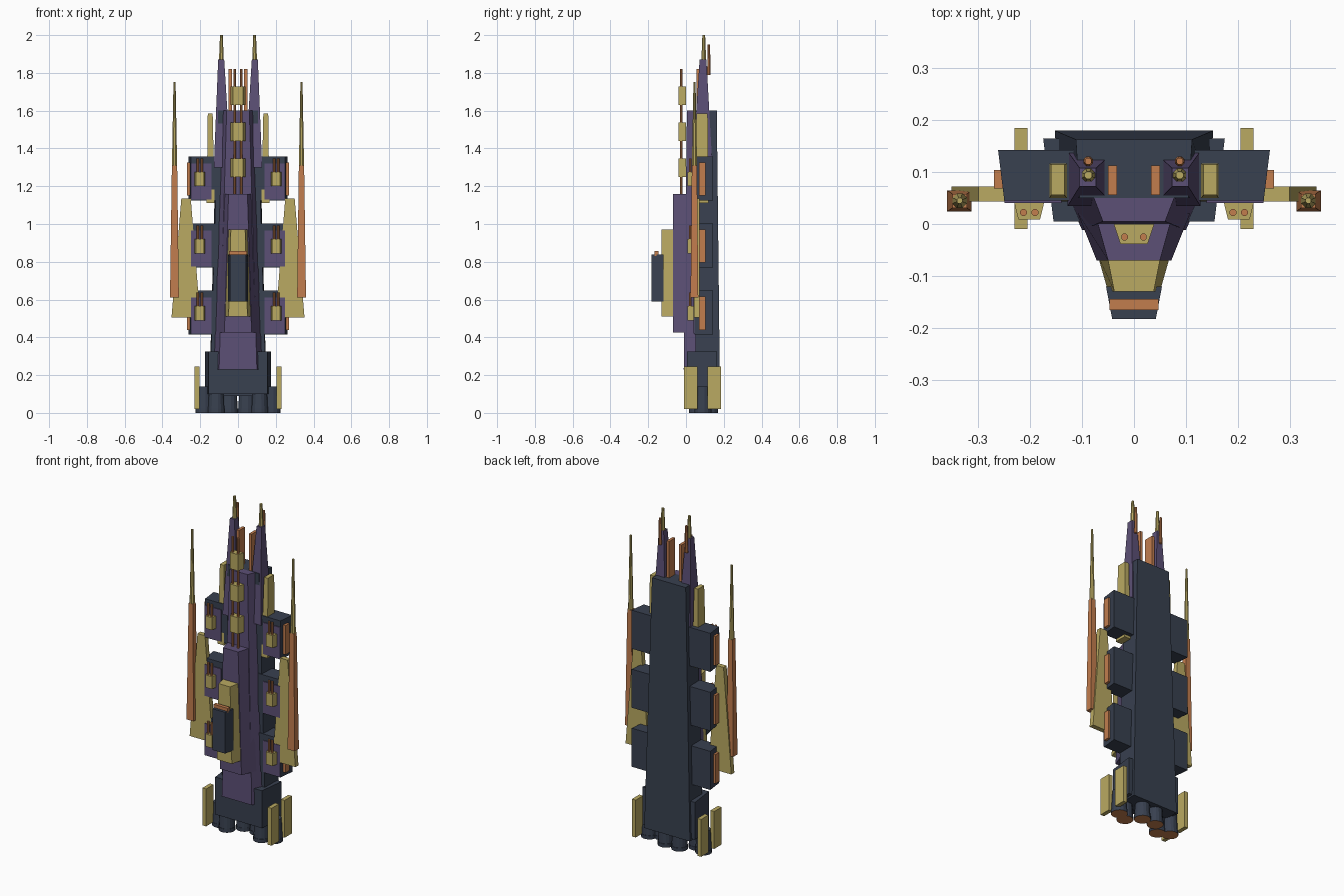
import bpy, bmesh, math

if "Cube" in bpy.data.objects:
    bpy.data.objects.remove(bpy.data.objects["Cube"])


def material(name, rgb):
    m = bpy.data.materials.new(name)
    m.diffuse_color = (*rgb, 1)
    m.use_nodes = True
    m.node_tree.nodes["Principled BSDF"].inputs["Base Color"].default_value = m.diffuse_color
    return m


SLATE = material("dark_slate", (0.040, 0.052, 0.080))
PURPLE = material("dull_purple", (0.107, 0.080, 0.181))
GOLD = material("pale_gold", (0.490, 0.400, 0.122))
COPPER = material("copper", (0.540, 0.205, 0.076))


def loft(name, mats, z0, ring0, z1, ring1, mirror=False):
    """Solid between two outlines; optionally copied across x = 0.
    A second material goes on the underside."""
    me = bpy.data.meshes.new(name)
    bm = bmesh.new()
    mats = mats if isinstance(mats, tuple) else (mats,)
    for s in ((1, -1) if mirror else (1,)):
        a = [bm.verts.new((s * x, y, z0)) for x, y in ring0]
        b = [bm.verts.new((s * x, y, z1)) for x, y in ring1]
        n = len(a)
        base = bm.faces.new(a)
        base.material_index = len(mats) - 1
        bm.faces.new(b)
        for i in range(n):
            j = (i + 1) % n
            bm.faces.new((a[i], a[j], b[j], b[i]))
    bmesh.ops.recalc_face_normals(bm, faces=bm.faces)
    bm.to_mesh(me)
    bm.free()
    for m in mats:
        me.materials.append(m)
    ob = bpy.data.objects.new(name, me)
    bpy.context.collection.objects.link(ob)
    return ob


def trap(yf, yb, wf, wb, cx=0.0):
    """Trapezoid outline: front/back y and front/back half widths."""
    return [(cx - wf, yf), (cx + wf, yf), (cx + wb, yb), (cx - wb, yb)]


def rect(x0, x1, y0, y1):
    return [(x0, y0), (x1, y0), (x1, y1), (x0, y1)]


def disc(cx, cy, r, n=8):
    return [(cx + r * math.cos(2 * math.pi * (i + .5) / n),
             cy + r * math.sin(2 * math.pi * (i + .5) / n)) for i in range(n)]


def box(name, mat, x0, x1, y0, y1, z0, z1, mirror=True):
    r = rect(x0, x1, y0, y1)
    return loft(name, mat, z0, r, z1, r, mirror)


# Main hull: rear slab, spine, raised front armour
loft("rear_hull", SLATE, 0.09, trap(0.05, 0.18, 0.15, 0.152),
     1.6, trap(0.05, 0.163, 0.105, 0.112))
loft("spine", PURPLE, 0.23, trap(-0.012, 0.08, 0.1, 0.14),
     1.6, trap(0.005, 0.07, 0.06, 0.085))
loft("front_armour", PURPLE, 0.425, trap(-0.07, 0.02, 0.072, 0.108),
     1.16, trap(-0.07, 0.02, 0.05, 0.075))
loft("front_block", GOLD, 0.51, trap(-0.13, -0.06, 0.05, 0.07),
     0.97, trap(-0.13, -0.06, 0.038, 0.052))
r = trap(-0.183, -0.12, 0.042, 0.054)
loft("front_pod", SLATE, 0.59, r, 0.838, r)
box("pod_cap", COPPER, -0.047, 0.047, -0.166, -0.145, 0.83, 0.857, False)

# Engine section
r = trap(0.005, 0.165, 0.155, 0.175)
loft("engine_block", SLATE, 0.1, r, 0.325, r)
for i, (x, y) in enumerate(((0.045, 0.125), (0.115, 0.06), (0.18, 0.09))):
    loft(f"engine_{i}", SLATE, 0.02, disc(x, y, 0.044, 16),
         0.14, disc(x, y, 0.038, 16), True)
    loft(f"nozzle_{i}", (SLATE, COPPER), 0.0, disc(x, y, 0.046, 16),
         0.022, disc(x, y, 0.046, 16), True)
for i, (y0, y1) in enumerate(((-0.01, 0.06), (0.115, 0.185))):
    box(f"tail_plate_{i}", GOLD, 0.205, 0.23, y0, y1, 0.02, 0.245)

# Twin spires, needles and blades
loft("spire", PURPLE, 1.3, rect(0.038, 0.128, 0.035, 0.14),
     1.87, rect(0.073, 0.105, 0.072, 0.108), True)
loft("spire_needle", GOLD, 1.86, disc(0.088, 0.094, 0.014),
     2.0, disc(0.088, 0.094, 0.008), True)
loft("rear_needle", COPPER, 1.79, disc(0.088, 0.121, 0.010),
     1.95, disc(0.088, 0.121, 0.007), True)
box("blade", COPPER, 0.033, 0.05, 0.056, 0.113, 1.5, 1.82)
loft("shoulder_fin", GOLD, 1.11, rect(0.124, 0.166, 0.043, 0.118),
     1.585, rect(0.134, 0.16, 0.056, 0.115), True)

# Central twin gun with clamps
r = disc(0.018, -0.025, 0.007)
loft("gun_barrel", COPPER, 1.1, r, 1.82, r, True)
r = trap(-0.039, 0.0, 0.026, 0.039)
for i, z in enumerate((1.25, 1.44, 1.63)):
    loft(f"gun_clamp_{i}", GOLD, z, r, z + 0.098, r)

# Three side turrets on each flank
for i, z in enumerate((0.415, 0.77, 1.125)):
    r = [(0.1, 0.045), (0.25, 0.045), (0.262, 0.143), (0.1, 0.143)]
    loft(f"turret_box_{i}", SLATE, z, r, z + 0.232, r, True)
    box(f"turret_face_{i}", PURPLE, 0.14, 0.25, 0.04, 0.048, z + 0.005, z + 0.195)
    box(f"turret_strip_{i}", COPPER, 0.25, 0.27, 0.068, 0.104, z + 0.025, z + 0.2)
    r = trap(0.009, 0.042, 0.021, 0.029, 0.202)
    loft(f"turret_gun_{i}", GOLD, z + 0.075, r, z + 0.15, r, True)
    for j, x in enumerate((0.191, 0.213)):
        r = disc(x, 0.022, 0.007)
        loft(f"turret_barrel_{i}_{j}", COPPER, z + 0.14, r, z + 0.222, r, True)

# Side wings and outer lances
loft("wing", GOLD, 0.505, rect(0.2, 0.352, 0.043, 0.072),
     1.135, rect(0.25, 0.3, 0.043, 0.072), True)
loft("lance", COPPER, 0.61, rect(0.313, 0.36, 0.024, 0.065),
     1.31, rect(0.322, 0.35, 0.031, 0.058), True)
loft("lance_tip", GOLD, 1.305, disc(0.336, 0.045, 0.015),
     1.752, disc(0.336, 0.045, 0.006), True)
